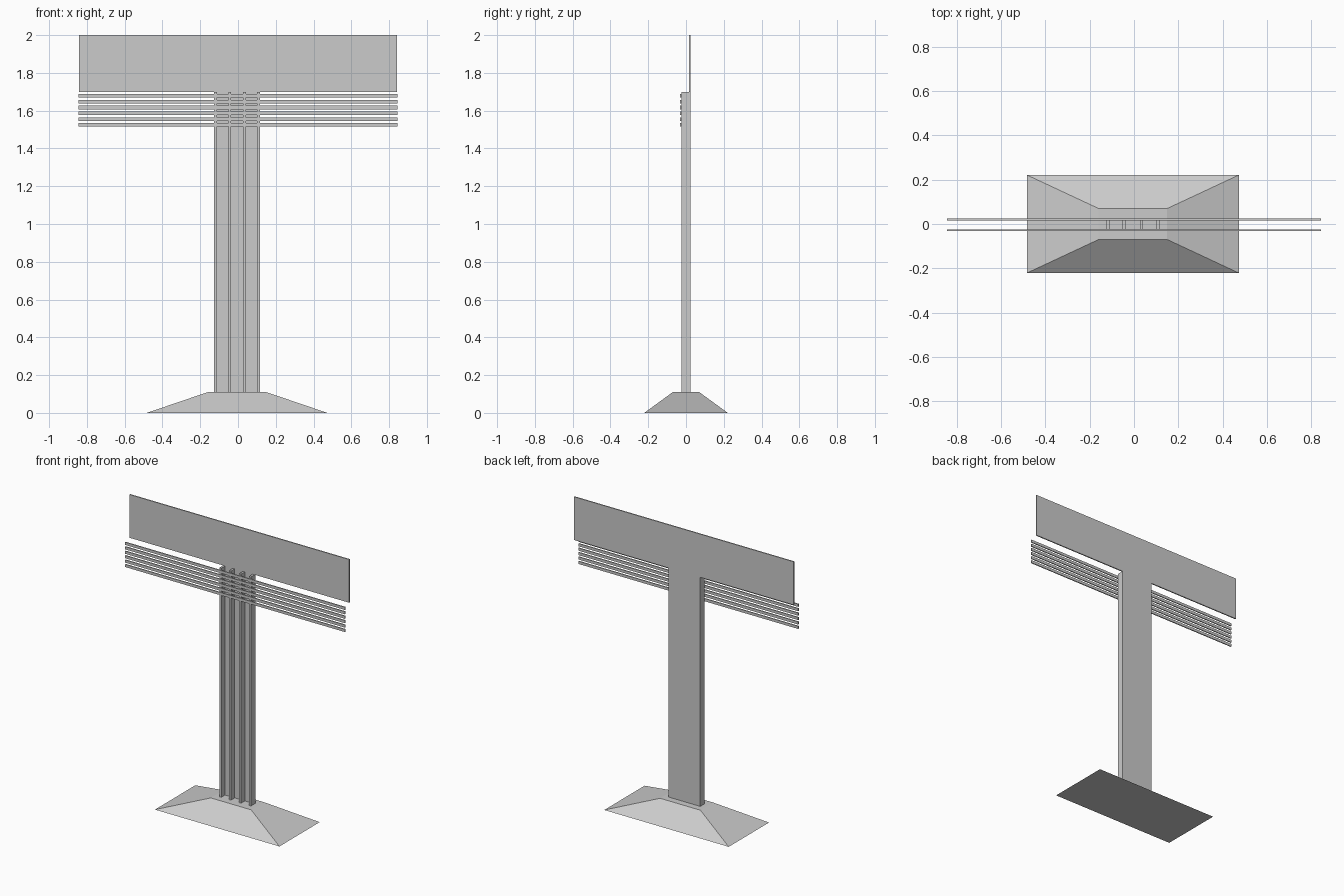
import bpy, bmesh

if "Cube" in bpy.data.objects:
    bpy.data.objects.remove(bpy.data.objects["Cube"])

CX = -0.005          # base and column sit slightly left of the panel centre
BACK, FRONT = 0.024, -0.025


def make(name, verts, faces):
    me = bpy.data.meshes.new(name)
    me.from_pydata(verts, [], faces)
    bm = bmesh.new()
    bm.from_mesh(me)
    bmesh.ops.recalc_face_normals(bm, faces=bm.faces)
    bm.to_mesh(me)
    bm.free()
    ob = bpy.data.objects.new(name, me)
    bpy.context.collection.objects.link(ob)
    return ob


def prism(name, profile, offset):
    """Extrude a closed 3D outline along an offset."""
    n = len(profile)
    verts = list(profile) + [tuple(a + b for a, b in zip(p, offset)) for p in profile]
    faces = [tuple(range(n)), tuple(range(n, 2 * n))]
    faces += [(i, (i + 1) % n, n + (i + 1) % n, n + i) for i in range(n)]
    return make(name, verts, faces)


def box(name, x0, x1, y0, y1, z0, z1):
    return prism(name, [(x0, y0, z0), (x1, y0, z0), (x1, y1, z0), (x0, y1, z0)],
                 (0, 0, z1 - z0))


# Sloped foot
def rect(hx, hy, z):
    return [(CX + sx * hx, sy * hy, z) for sx, sy in ((-1, -1), (1, -1), (1, 1), (-1, 1))]


make("base", rect(0.478, 0.221, 0) + rect(0.155, 0.07, 0.11),
     [(0, 1, 2, 3), (4, 5, 6, 7)] + [(i, (i + 1) % 4, 4 + (i + 1) % 4, 4 + i) for i in range(4)])

# T-shaped back plate: sign panel and column back in one sheet
W, H = 0.843, 0.121
outline = [(CX - H, 0.11), (CX + H, 0.11), (CX + H, 1.7), (W, 1.7),
           (W, 2.0), (-W, 2.0), (-W, 1.7), (CX - H, 1.7)]
prism("back_plate", [(x, BACK, z) for x, z in outline], (0, -0.008, 0))

# Column flanges and inner ribs, open towards the front
for i, x in enumerate((-0.1135, -0.039, 0.039, 0.1135)):
    box(f"column_rib_{i + 1}", CX + x - 0.0075, CX + x + 0.0075,
        FRONT, BACK - 0.008, 0.11, 1.7)

# Horizontal slats across the column front
for i in range(6):
    z = 1.515 + i * 0.0307
    box(f"slat_{i + 1}", -0.844, 0.844, FRONT - 0.007, FRONT, z, z + 0.019)
